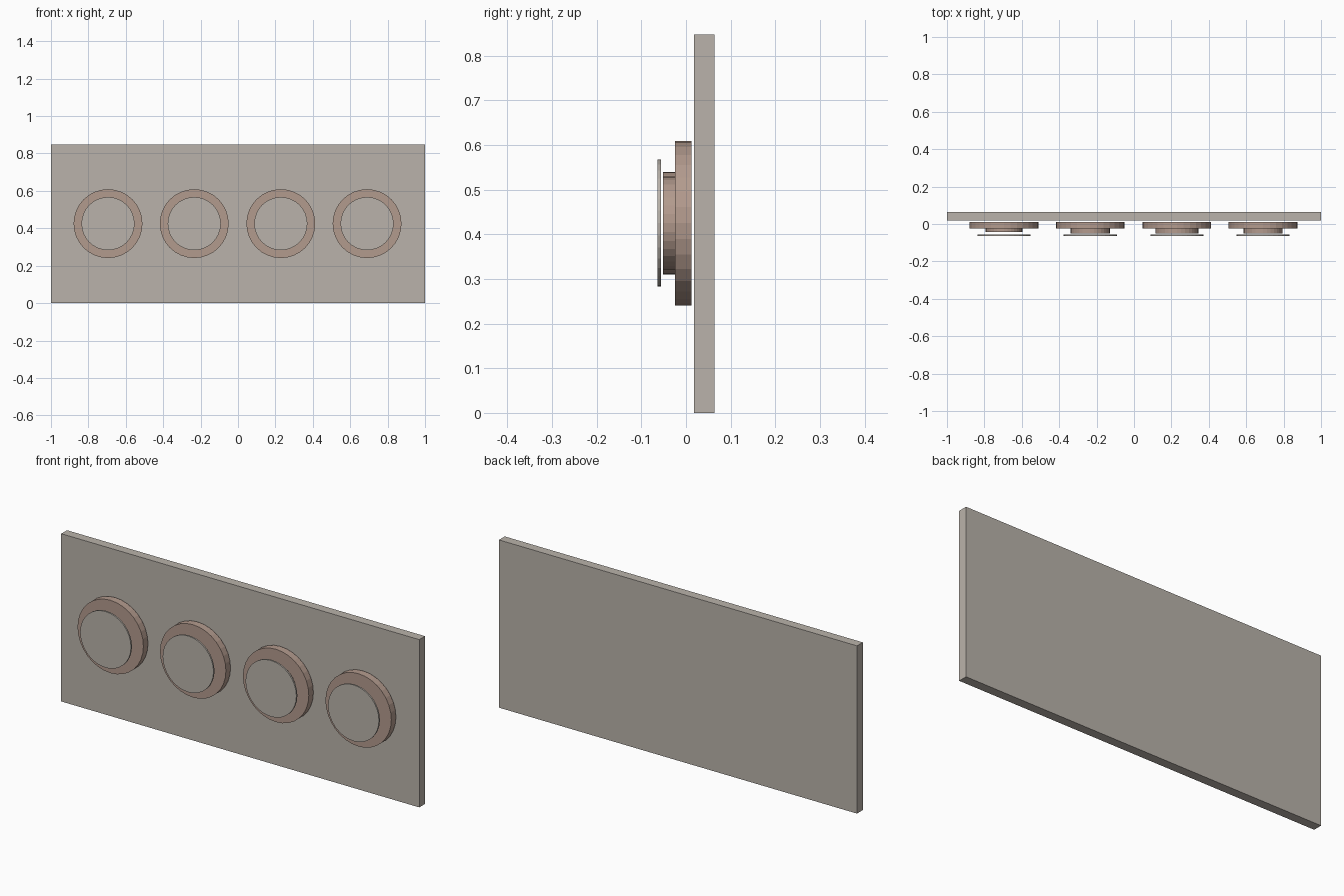
import bpy
import math

if "Cube" in bpy.data.objects:
    bpy.data.objects.remove(bpy.data.objects["Cube"])


def material(name, rgb):
    m = bpy.data.materials.new(name)
    m.diffuse_color = (*rgb, 1.0)
    m.use_nodes = True
    m.node_tree.nodes["Principled BSDF"].inputs["Base Color"].default_value = m.diffuse_color
    return m


STONE = material("warm grey", (0.49, 0.45, 0.405))
CLAY = material("dusty brown", (0.45, 0.325, 0.268))
MID_Z = 0.425


def disc(name, x, radius, y_front, y_back, mat):
    """Round slab facing the front, between two depths."""
    bpy.ops.mesh.primitive_cylinder_add(
        vertices=32, radius=radius, depth=y_back - y_front,
        location=(x, (y_front + y_back) / 2, MID_Z),
        rotation=(math.pi / 2, 0, 0))
    ob = bpy.context.object
    ob.name = name
    ob.data.materials.append(mat)


# Back panel
bpy.ops.mesh.primitive_cube_add(size=1, location=(0, 0.041, 0.4235))
panel = bpy.context.object
panel.name = "back_panel"
panel.scale = (2.0, 0.046, 0.847)
panel.data.materials.append(STONE)

# Four knobs: wide base, narrower stem (each slightly different), thin face plate
stems = [(-0.695, 0.098, -0.042), (-0.234, 0.105, -0.051),
         (0.229, 0.115, -0.051), (0.690, 0.104, -0.051)]
for i, (x, stem_radius, stem_front) in enumerate(stems, 1):
    disc(f"knob_base_{i}", x, 0.184, -0.025, 0.012, CLAY)
    disc(f"knob_stem_{i}", x, stem_radius, stem_front, -0.024, CLAY)
    disc(f"knob_face_{i}", x, 0.142, -0.064, -0.056, STONE)
